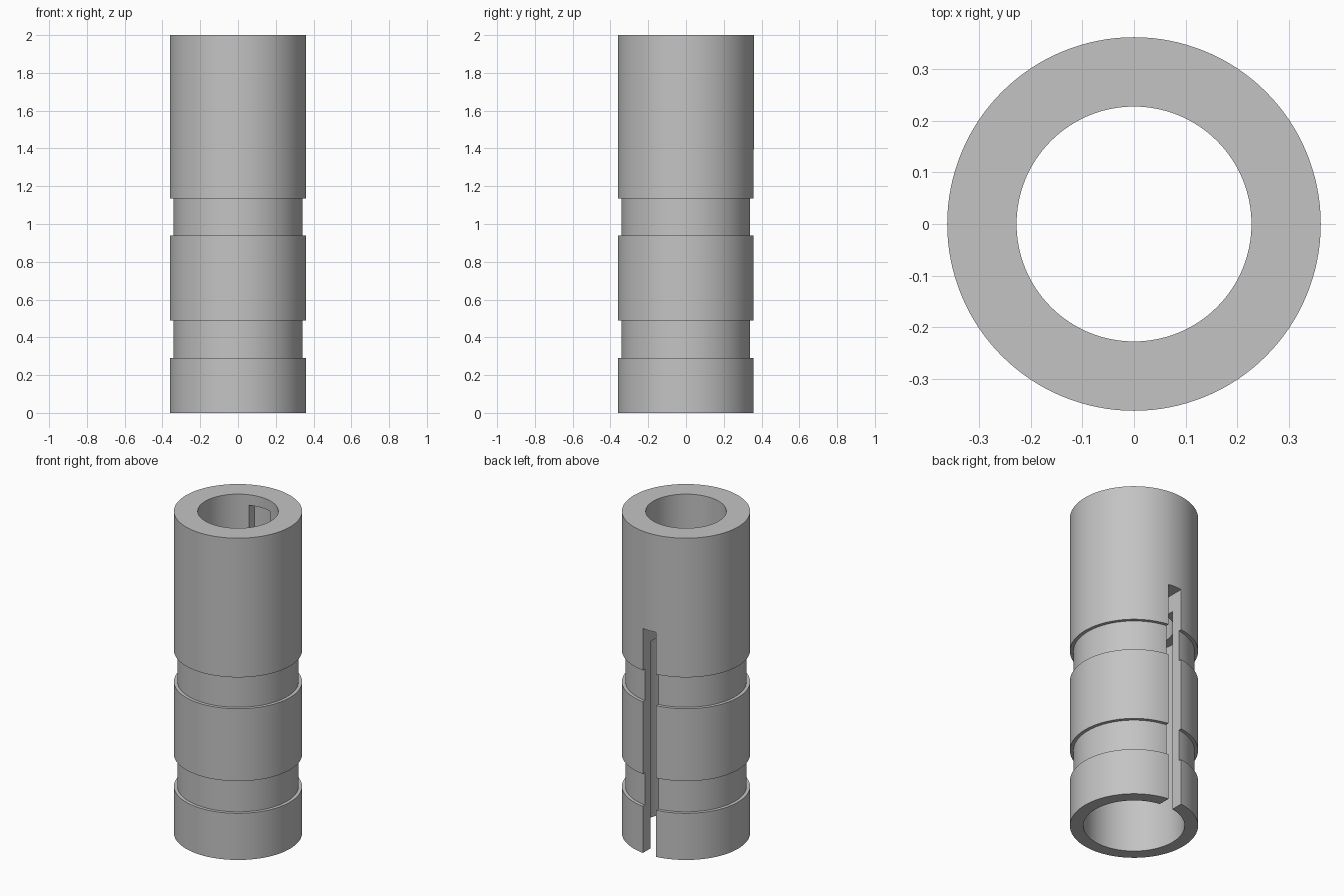
import bpy, bmesh, math

SEGMENTS = 128

cube = bpy.data.objects.get("Cube")
if cube:
    bpy.data.objects.remove(cube, do_unlink=True)

# Plain grey material
grey = bpy.data.materials.new("plain_grey")
grey.use_nodes = True
colour = (0.55, 0.55, 0.55, 1)
grey.diffuse_color = colour
grey.node_tree.nodes["Principled BSDF"].inputs["Base Color"].default_value = colour


def to_object(name, bm):
    bmesh.ops.recalc_face_normals(bm, faces=bm.faces)
    mesh = bpy.data.meshes.new(name)
    bm.to_mesh(mesh)
    bm.free()
    mesh.materials.append(grey)
    obj = bpy.data.objects.new(name, mesh)
    bpy.context.collection.objects.link(obj)
    return obj


def lathe(name, profile):
    """Turn a closed (radius, height) profile around z."""
    bm = bmesh.new()
    rings = []
    for i in range(SEGMENTS):
        a = 2 * math.pi * i / SEGMENTS
        rings.append([bm.verts.new((r * math.cos(a), r * math.sin(a), z)) for r, z in profile])
    n = len(profile)
    for i in range(SEGMENTS):
        here, there = rings[i], rings[(i + 1) % SEGMENTS]
        for j in range(n):
            k = (j + 1) % n
            bm.faces.new((here[j], there[j], there[k], here[k]))
    return to_object(name, bm)


def prism(name, outline, bottom, top):
    """Raise a flat outline from bottom to top."""
    bm = bmesh.new()
    face = bm.faces.new([bm.verts.new((x, y, bottom)) for x, y in outline])
    new = bmesh.ops.extrude_face_region(bm, geom=[face])["geom"]
    verts = [v for v in new if isinstance(v, bmesh.types.BMVert)]
    bmesh.ops.translate(bm, verts=verts, vec=(0, 0, top - bottom))
    return to_object(name, bm)


# Sleeve: outer wall with two grooves, narrow bore above a wide one
outer, groove, bore, wide_bore = 0.361, 0.341, 0.227, 0.285
shoulder = 1.285
profile = [(outer, 0)]
for low, high in ((0.29, 0.49), (0.94, 1.135)):
    profile += [(outer, low), (groove, low), (groove, high), (outer, high)]
profile += [(outer, 2), (bore, 2), (bore, shoulder), (wide_bore, shoulder), (wide_bore, 0)]
sleeve = lathe("grooved_sleeve", profile)

# Open slot through the back wall
w = 0.046
slot = prism("slot_cutter", [(-w, 0.1), (w, 0.1), (w, 0.5), (-w, 0.5)], -0.1, 1.395)

# Blind pocket inside the narrow bore, with a curved back
half, radius = 0.075, 0.28
limit = math.asin(half / radius)
arc = [limit * (1 - i / 6) for i in range(13)]
outline = [(-half, 0.15), (half, 0.15)]
outline += [(radius * math.sin(a), radius * math.cos(a)) for a in arc]
pocket = prism("pocket_cutter", outline, 1.45, 1.935)

for cutter in (slot, pocket):
    cutter.hide_render = True
    mod = sleeve.modifiers.new(cutter.name, "BOOLEAN")
    mod.operation = "DIFFERENCE"
    mod.solver = "EXACT"
    mod.object = cutter

# Apply the cuts, drop the cutters and smooth the round walls
bpy.ops.object.select_all(action="DESELECT")
sleeve.select_set(True)
bpy.context.view_layer.objects.active = sleeve
for mod in list(sleeve.modifiers):
    bpy.ops.object.modifier_apply(modifier=mod.name)
for cutter in (slot, pocket):
    bpy.data.objects.remove(cutter, do_unlink=True)
bpy.ops.object.shade_smooth_by_angle(angle=math.radians(30))
